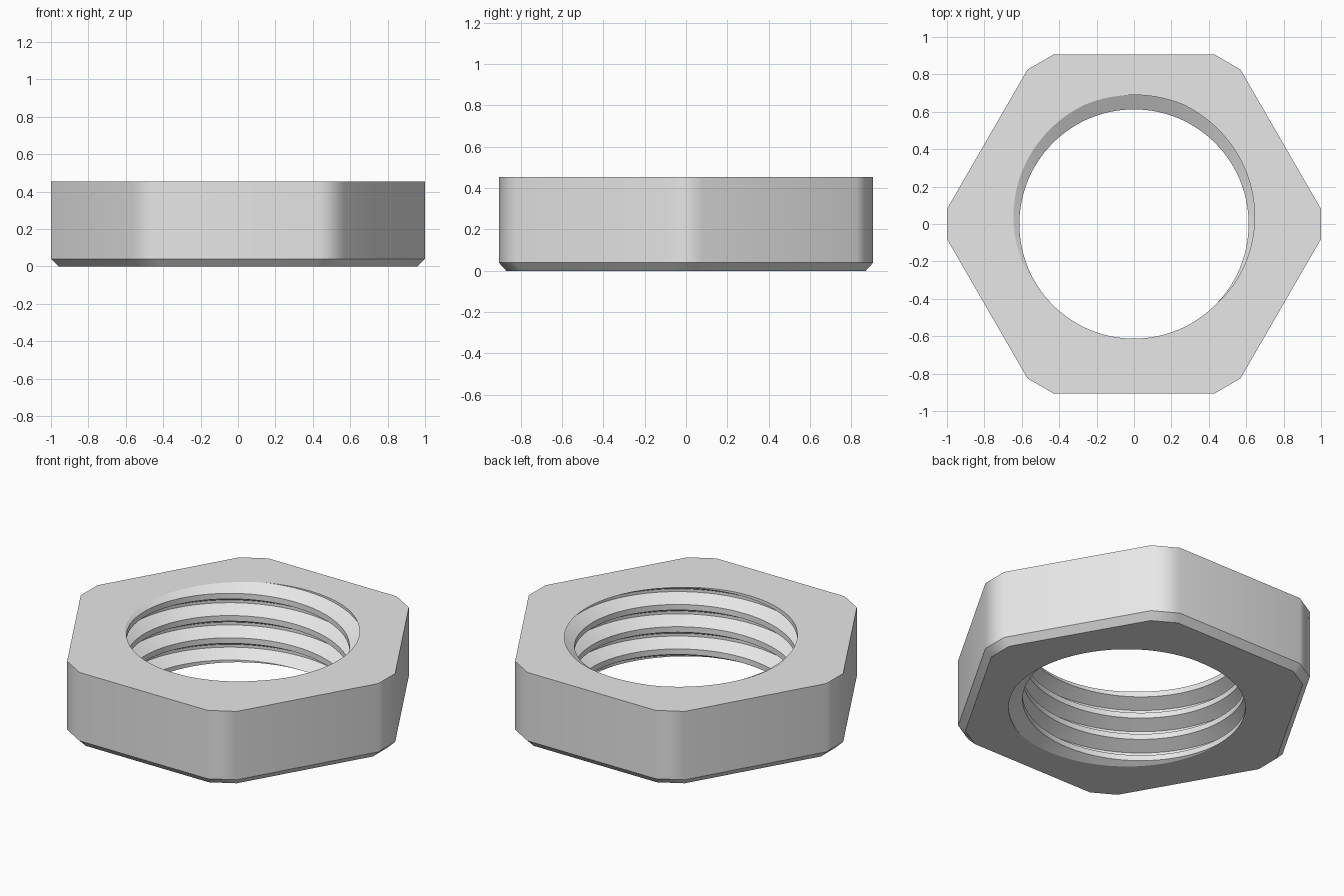
import bpy, bmesh, math
from mathutils import Vector

if "Cube" in bpy.data.objects:
    bpy.data.objects.remove(bpy.data.objects["Cube"], do_unlink=True)

HEIGHT, CHAMFER = 0.455, 0.04
PITCH, CREST, ROOT = 0.135, 0.613, 0.69
STEPS = 128
START = math.radians(90)      # where the thread root meets the top face

steel = bpy.data.materials.new("grey_steel")
steel.use_nodes = True
grey = (0.8, 0.8, 0.8, 1)
steel.diffuse_color = grey
steel.node_tree.nodes["Principled BSDF"].inputs["Base Color"].default_value = grey

bm = bmesh.new()

# Threaded bore: one tooth profile (pitch fraction, radius) wound up a helix
tooth = [(-0.0625, ROOT), (0.0625, ROOT), (0.375, CREST), (0.625, CREST)]
columns = []
for j in range(STEPS + 1):
    angle = START + math.tau * j / STEPS
    column = []
    for turn in range(-6, 3):
        for frac, radius in tooth:
            z = HEIGHT + PITCH * (turn + frac + j / STEPS)
            column.append(bm.verts.new((radius * math.cos(angle), radius * math.sin(angle), z)))
    columns.append(column)
for a, b in zip(columns, columns[1:]):
    for k in range(len(a) - 1):
        bm.faces.new((a[k], a[k + 1], b[k + 1], b[k]))
bmesh.ops.remove_doubles(bm, verts=bm.verts[:], dist=0.0001)

# Trim the helix flush with the top and bottom faces
for z, side in ((HEIGHT, 1), (0, -1)):
    bmesh.ops.bisect_plane(bm, geom=bm.verts[:] + bm.edges[:] + bm.faces[:], dist=1e-6,
                           plane_co=(0, 0, z), plane_no=(0, 0, side), clear_outer=True)

# Hexagonal outer wall with clipped corners and a bevelled lower edge
half = math.atan2(0.08, 1.0)
reach = math.hypot(1.0, 0.08)
angles = [math.radians(60 * i) + s * half for i in range(6) for s in (-1, 1)]


def ring(z, scale):
    return [bm.verts.new((scale * reach * math.cos(a), scale * reach * math.sin(a), z))
            for a in angles]


rings = [ring(0, 1 - CHAMFER), ring(CHAMFER, 1), ring(HEIGHT, 1)]
for low, high in zip(rings, rings[1:]):
    for i in range(len(low)):
        n = (i + 1) % len(low)
        bm.faces.new((low[i], low[n], high[n], high[i]))

# Flat end faces between the outer wall and the bore
for z, side in ((HEIGHT, 1), (0, -1)):
    rim = [e for e in bm.edges if e.is_boundary and all(abs(v.co.z - z) < 1e-4 for v in e.verts)]
    bmesh.ops.triangle_fill(bm, edges=rim, use_beauty=True, normal=Vector((0, 0, side)))
bmesh.ops.recalc_face_normals(bm, faces=bm.faces[:])


# Smooth walls, with crisp rims and thread edges
def is_end(face):
    return abs(face.normal.z) > 0.999


for face in bm.faces:
    face.smooth = True
for edge in bm.edges:
    if len(edge.link_faces) == 2:
        f, g = edge.link_faces
        edge.smooth = is_end(f) == is_end(g) and edge.calc_face_angle(0) < math.radians(32)

mesh = bpy.data.meshes.new("hex_nut")
bm.to_mesh(mesh)
bm.free()
mesh.materials.append(steel)
nut = bpy.data.objects.new("hex_nut", mesh)
bpy.context.collection.objects.link(nut)
weighted = nut.modifiers.new("even_shading", 'WEIGHTED_NORMAL')
weighted.keep_sharp = True
